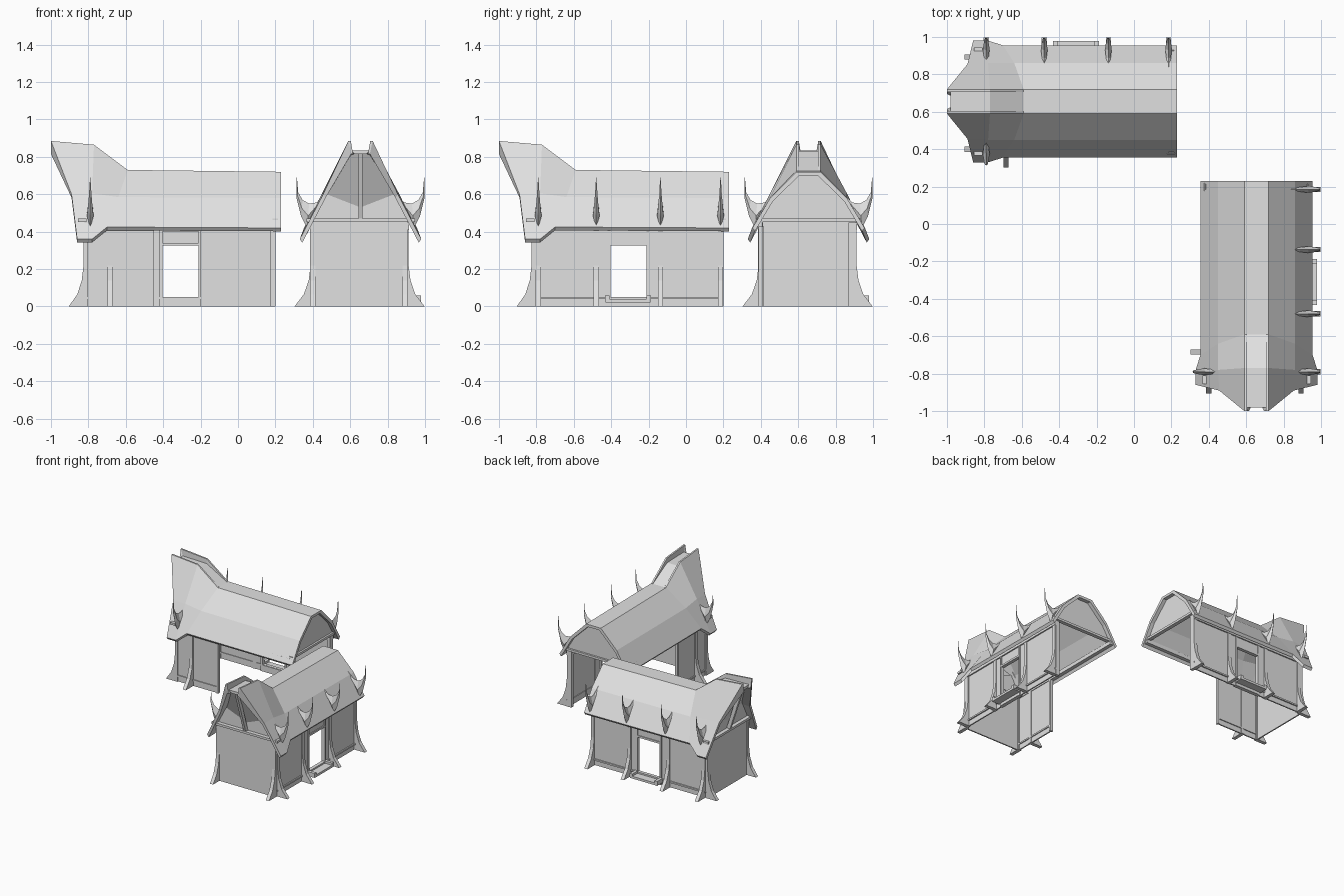
import bpy, bmesh

if "Cube" in bpy.data.objects:
    bpy.data.objects.remove(bpy.data.objects["Cube"])

grey = bpy.data.materials.new("pale_grey")
grey.diffuse_color = (0.75, 0.75, 0.75, 1)
grey.use_nodes = True
grey.node_tree.nodes["Principled BSDF"].inputs["Base Color"].default_value = grey.diffuse_color

C = 0.655          # centre line across the hall
hall = ""          # name prefix of the hall being built
swap = False       # the second hall is the first mirrored over the diagonal


def make(name, verts, faces):
    """Mesh from (along, across, up) points."""
    me = bpy.data.meshes.new(hall + name)
    me.from_pydata([(v, u, w) if swap else (u, v, w) for u, v, w in verts], [], faces)
    bm = bmesh.new()
    bm.from_mesh(me)
    bmesh.ops.recalc_face_normals(bm, faces=bm.faces)
    bm.to_mesh(me)
    bm.free()
    me.materials.append(grey)
    bpy.context.collection.objects.link(bpy.data.objects.new(hall + name, me))


def loft(name, rings, cap=True):
    """Closed rings joined in order."""
    n = len(rings[0])
    faces = [(a * n + i, a * n + (i + 1) % n, (a + 1) * n + (i + 1) % n, (a + 1) * n + i)
             for a in range(len(rings) - 1) for i in range(n)]
    last = (len(rings) - 1) * n
    if cap is True:
        faces += [tuple(range(n)), tuple(range(last, last + n))]
    elif cap == "strip":
        for s in (0, last):
            faces += [(s + i, s + i + 1, s + n - 2 - i, s + n - 1 - i) for i in range(n // 2 - 1)]
    make(name, [p for r in rings for p in r], faces)


def box(name, u0, u1, v0, v1, w0, w1):
    loft(name, [[(u0, v0, w), (u1, v0, w), (u1, v1, w), (u0, v1, w)] for w in (w0, w1)])


def plate(name, pts, axis, at, half):
    """Flat profile thickened along one axis; pts are (other axis, up)."""
    if axis == "u":
        loft(name, [[(at + s, p, w) for p, w in pts] for s in (-half, half)])
    else:
        loft(name, [[(p, at + s, w) for p, w in pts] for s in (-half, half)])


def roof():
    # each row: (along, half width, height) for eave, mid, rail outside, rail inside, ridge bed
    rows = [
        [(.23, .30, .42), (.23, .205, .58), (.23, .065, .72), (.23, .052, .72), (.23, .05, .72)],
        [(-.70, .30, .425), (-.64, .205, .585), (-.59, .065, .73), (-.59, .052, .73), (-.59, .05, .73)],
        [(-.78, .325, .36), (-.78, .205, .605), (-.77, .065, .865), (-.77, .052, .865), (-.77, .05, .83)],
        [(-.86, .325, .36), (-.89, .20, .60), (-1.0, .065, .885), (-1.0, .052, .885), (-.98, .05, .835)],
    ]
    rings = []
    for r in rows:
        under = [(u, max(d - .014, .03), w - .018) for u, d, w in r[:2]]
        bed = r[4][2] - .02
        under += [(r[2][0], .05, bed), (r[3][0], .04, bed), (r[4][0], .03, bed)]
        ring = [(u, C - d, w) for u, d, w in r] + [(u, C + d, w) for u, d, w in r[::-1]]
        ring += [(u, C + d, w) for u, d, w in under] + [(u, C - d, w) for u, d, w in under[::-1]]
        rings.append(ring)
    loft("roof", rings, "strip")


def horn(name, u, side):
    # upper point, lower point (distance from centre, height) and half width
    shape = [(.17, .615, .175, .605, .001), (.235, .556, .225, .53, .012),
             (.275, .55, .285, .42, .018), (.31, .57, .317, .48, .013),
             (.333, .61, .342, .58, .007), (.34, .69, .342, .69, .001)]
    rings = []
    for a, aw, b, bw, h in shape:
        m, mw = (a + b) / 2, (aw + bw) / 2
        rings.append([(u, C + side * a, aw), (u + h, C + side * m, mw),
                      (u, C + side * b, bw), (u - h, C + side * m, mw)])
    loft(name, rings)


FOOT = [(-.01, 0), (.098, 0), (.048, .065), (.022, .14), (.012, .22), (.012, .43), (-.01, .43)]


def build():
    roof()

    # outer long wall around the doorway, with base rail and top rail
    plate("outer_wall", [(-.82, 0), (-.405, 0), (-.405, .325), (-.21, .325), (-.21, 0),
                         (.2, 0), (.2, .45), (-.82, .45)], "v", .9, .005)
    box("door_sill", -.405, -.21, .885, .915, 0, .05)
    for i, (a, b) in enumerate([(-.42, -.405), (-.21, -.197)]):
        box(f"door_jamb_{i}", a, b, .885, .912, 0, .41)
    box("door_lintel", -.42, -.197, .885, .912, .325, .34)
    box("door_head", -.42, -.197, .88, .897, .40, .41)
    box("outer_base_rail", -.81, .2, .89, .915, .04, .052)
    box("outer_top_rail", -.82, .2, .875, .915, .41, .45)

    # doorstep
    box("doorstep", -.43, -.19, .91, .978, .022, .04)
    for i, u in enumerate((-.42, -.2)):
        box(f"step_bracket_{i}", u - .012, u + .012, .91, .978, .03, .058)

    # inner short wall and the beam over the open side
    box("inner_wall", -.82, -.455, .395, .405, 0, .45)
    box("inner_wall_end_post", -.462, -.448, .388, .412, 0, .45)
    box("inner_base_rail", -.81, -.455, .388, .412, .04, .052)
    box("inner_eave_beam", -.82, .22, .375, .41, .425, .455)

    # gable end wall, its folded upper panels and central post
    plate("gable_wall", [(.395, 0), (.905, 0), (.905, .46), (C + .18, .6), (C, .53),
                         (C - .18, .6), (.395, .46)], "u", -.82, .005)
    for s, label in ((-1, "inner"), (1, "outer")):
        make(f"gable_panel_{label}", [(-.825, C, .53), (-.825, C + s * .18, .6),
                                      (-.95, C + s * .045, .82), (-.95, C, .82)], [(0, 1, 2, 3)])
    loft("gable_post", [[(u, C + a, w) for u, a in ((f, -.01), (f, .01), (b, .01), (b, -.01))]
                        for f, b, w in ((-.85, -.82, .46), (-.97, -.94, .83))])
    box("gable_beam", -.855, -.81, C - .29, C + .29, .452, .47)

    # open end: upper panel and beam
    plate("end_panel", [(C - .27, .455), (C + .27, .455), (C + .185, .572), (C + .05, .705),
                        (C - .05, .705), (C - .185, .572)], "u", .195, .005)
    box("end_beam", .185, .215, C - .275, C + .275, .452, .47)
    box("end_post", .175, .2, .87, .905, 0, .45)

    # posts with flared feet, and horns at the eaves
    for i, u in enumerate((-.79, -.48, -.137, .185)):
        plate(f"outer_post_{i}", [(.9 + p, w) for p, w in FOOT], "u", u, .014)
        horn(f"outer_horn_{i}", u, 1)
    plate("inner_post", [(.4 - p, w) for p, w in FOOT], "u", -.685, .014)
    horn("inner_horn", -.79, -1)
    for i, v in enumerate((.4, .893)):
        plate(f"gable_corner_post_{i}", [(-.815 - p * .92, w) for p, w in FOOT], "v", v, .014)


for hall, swap in (("rear_hall_", False), ("side_hall_", True)):
    build()
